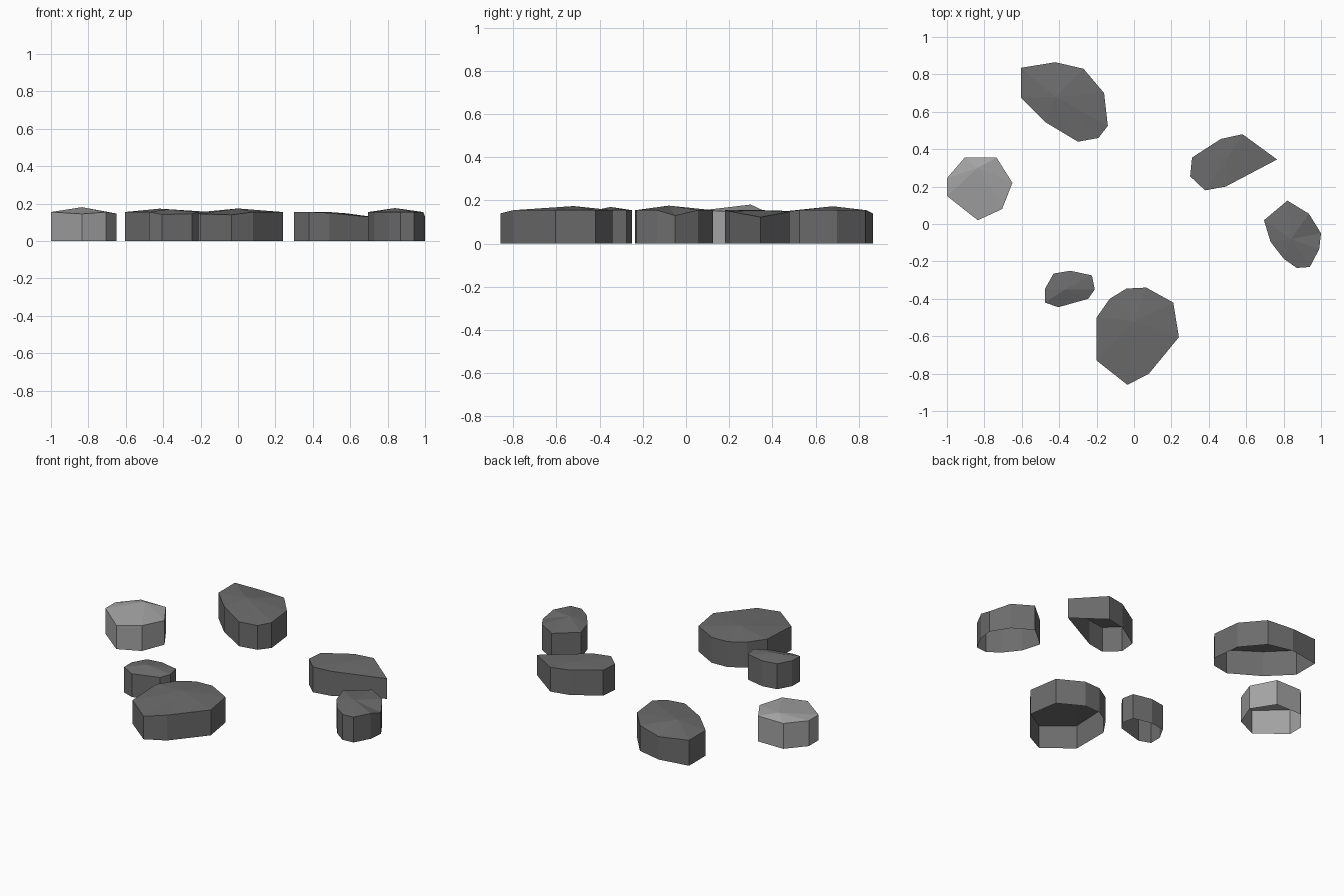
import bpy, bmesh

if "Cube" in bpy.data.objects:
    bpy.data.objects.remove(bpy.data.objects["Cube"])

RIM = 0.155  # usual height of the stone's upper edge


def material(name, value):
    m = bpy.data.materials.new(name)
    m.diffuse_color = (value, value, value, 1)
    m.use_nodes = True
    m.node_tree.nodes["Principled BSDF"].inputs["Base Color"].default_value = m.diffuse_color
    return m


dark = material("dark_grey_stone", 0.15)
light = material("light_grey_stone", 0.37)


def stone(name, mat, outline, peak, rim={}):
    """Open-bottomed wall around an outline, capped by a low fan to a peak.
    rim gives the height of corners that differ from RIM."""
    bm = bmesh.new()
    low = [bm.verts.new((x, y, 0)) for x, y in outline]
    top = [bm.verts.new((x, y, rim.get(i, RIM))) for i, (x, y) in enumerate(outline)]
    apex = bm.verts.new(peak)
    n = len(outline)
    for i in range(n):
        j = (i + 1) % n
        # outlines run clockwise seen from above
        bm.faces.new((low[j], low[i], top[i], top[j]))
        bm.faces.new((top[j], top[i], apex))
    me = bpy.data.meshes.new(name)
    bm.to_mesh(me)
    bm.free()
    me.materials.append(mat)
    bpy.context.collection.objects.link(bpy.data.objects.new(name, me))


# Back left stone
stone("back_stone", dark,
      [(-.605, .835), (-.42, .865), (-.27, .83), (-.16, .70), (-.14, .525),
       (-.19, .46), (-.30, .44), (-.475, .545), (-.605, .675)],
      (-.42, .68, .173), {1: .14, 5: .148, 6: .148})

# Pale stone on the left
stone("pale_stone", light,
      [(-1, .245), (-.905, .355), (-.735, .355), (-.65, .22), (-.705, .08),
       (-.835, .02), (-1, .15)],
      (-.835, .3, .181), {3: .147, 5: .145})

# Pointed stone on the right, sloping down to its tip
stone("pointed_stone", dark,
      [(.30, .255), (.31, .355), (.465, .455), (.58, .48), (.765, .345),
       (.49, .20), (.38, .18)],
      (.50, .35, .154), {2: .152, 3: .148, 4: .123, 5: .15})

# Far right stone
stone("right_stone", dark,
      [(.695, .02), (.82, .125), (.935, .055), (1, -.05), (.99, -.135),
       (.94, -.23), (.87, -.235), (.80, -.185), (.73, -.095)],
      (.84, -.08, .176), {3: .13})

# Small stone at the front left
stone("small_stone", dark,
      [(-.475, -.345), (-.43, -.265), (-.34, -.25), (-.225, -.275), (-.21, -.35),
       (-.245, -.40), (-.405, -.445), (-.475, -.42)],
      (-.37, -.35, .17), {5: .145, 6: .142})

# Large front stone
stone("front_stone", dark,
      [(-.20, -.50), (-.13, -.40), (-.04, -.345), (.065, -.34), (.21, -.42),
       (.24, -.605), (.08, -.80), (-.035, -.86), (-.20, -.73)],
      (0, -.52, .174), {7: .14, 8: .145})
